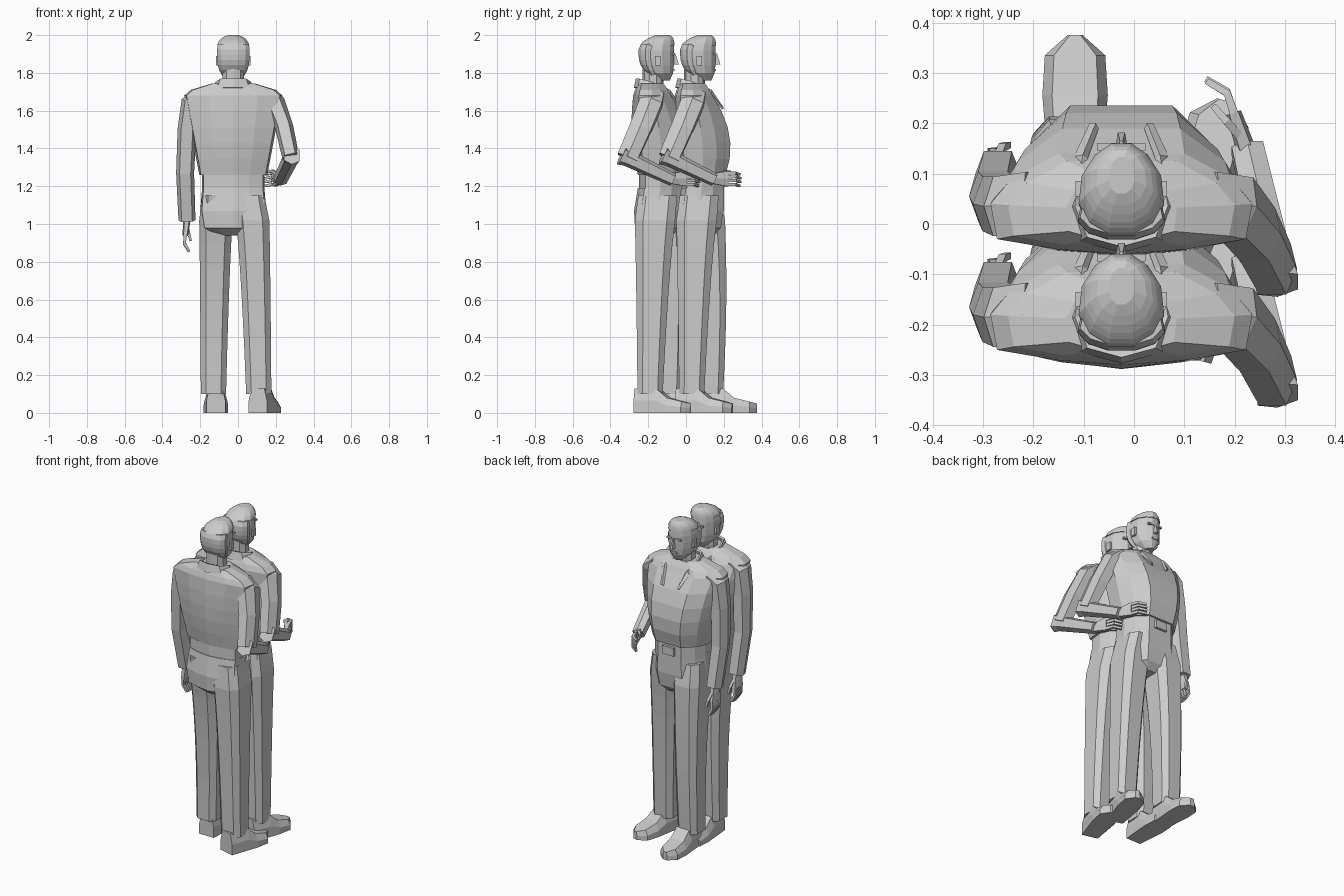
import bpy, bmesh, math
from mathutils import Vector

cube = bpy.data.objects.get("Cube")
if cube:
    bpy.data.objects.remove(cube)

shade = 0.6
grey = bpy.data.materials.new("plain grey")
grey.use_nodes = True
grey.diffuse_color = (shade, shade, shade, 1)
grey.node_tree.nodes["Principled BSDF"].inputs["Base Color"].default_value = grey.diffuse_color

CENTRE = -0.025   # body centre line
GAP = 0.22        # distance between the two figures
parts = []


def finish(name, bm):
    bmesh.ops.recalc_face_normals(bm, faces=bm.faces)
    mesh = bpy.data.meshes.new(name)
    bm.to_mesh(mesh)
    bm.free()
    mesh.materials.append(grey)
    part = bpy.data.objects.new(name, mesh)
    part.location.x = CENTRE
    bpy.context.collection.objects.link(part)
    parts.append(part)
    return part


def skin(name, rings):
    """Join equal rings of points into a closed skin."""
    bm = bmesh.new()
    rows = [[bm.verts.new(point) for point in ring] for ring in rings]
    for lower, upper in zip(rows, rows[1:]):
        for i in range(len(lower)):
            bm.faces.new((lower[i - 1], lower[i], upper[i], upper[i - 1]))
    bm.faces.new(rows[0])
    bm.faces.new(rows[-1])
    return finish(name, bm)


def rounded(count, power):
    """Unit outline: power 1 is round, smaller is boxier."""
    def soften(value):
        return math.copysign(abs(value) ** power, value)
    angles = [math.tau * (i + 0.5) / count for i in range(count)]
    return [(soften(math.cos(a)), soften(math.sin(a))) for a in angles]


def stack(name, outline, levels):
    """Horizontal rings; a level is (height, half width, back, front)."""
    rings = []
    for height, width, back, front in levels:
        middle, depth = (back + front) / 2, (front - back) / 2
        rings.append([(u * width, middle + v * depth, height) for u, v in outline])
    return skin(name, rings)


def limb(name, path, start, end, side, count=6):
    """Tapered tube; start and end are half sizes along and across the side axis."""
    points = [Vector(p) for p in path]
    last = len(points) - 1
    rings = []
    for i, point in enumerate(points):
        along = (points[min(i + 1, last)] - points[max(i - 1, 0)]).normalized()
        axis = Vector(side)
        axis = (axis - along * axis.dot(along)).normalized()
        size = Vector(start).lerp(Vector(end), i / last)
        across = along.cross(axis)
        rings.append([point + axis * size.x * u + across * size.y * v
                      for u, v in rounded(count, 0.7)])
    return skin(name, rings)


def block(name, centre, size):
    bm = bmesh.new()
    bmesh.ops.create_cube(bm, size=1)
    bmesh.ops.scale(bm, vec=size, verts=bm.verts)
    bmesh.ops.translate(bm, vec=centre, verts=bm.verts)
    return finish(name, bm)


# jacket: flat chest, broad shoulders, gently curved back
half = [(0.5, -0.9), (0.95, -0.7), (1, 0), (0.84, 0.5), (0.48, 1)]
chest = [(0, -1)] + half + [(0, 1)] + [(-u, v) for u, v in reversed(half)]
hem, shoulder, steps = 1.26, 1.68, 5
levels = []
for i in range(steps + 1):
    t = i / steps
    levels.append((hem + (shoulder - hem) * t, 0.18 + 0.08 * t,
                   -0.035 - 0.1 * t + 0.075 * t * t,
                   0.21 + 0.15 * t - 0.22 * t * t))
levels += [(1.71, 0.225, -0.05, 0.125), (1.745, 0.11, -0.035, 0.1)]
stack("jacket", chest, levels)

# waist, buckle and hips
stack("waistband", chest, [(z, 0.165, -0.03, 0.2) for z in (1.15, 1.27)])
block("buckle", (0, 0.2, 1.22), (0.08, 0.03, 0.05))
stack("hips", chest, [(0.94, 0.09, 0, 0.15), (0.98, 0.16, -0.05, 0.185),
                      (1.07, 0.175, -0.055, 0.2), (1.19, 0.165, -0.035, 0.2)])


def trouser_leg(name, hip, ankle, knee, steps=8):
    """Tapers quickly over the thigh and slowly over the shin."""
    rings = []
    for i in range(steps + 1):
        t = i / steps
        ease = math.sqrt(t)
        x, y = Vector(hip).lerp(Vector(ankle), ease)
        y += knee * math.sin(math.pi * t)
        fit = min(1, 0.8 + 2 * t)
        width, depth = fit * (0.105 - 0.035 * ease), fit * (0.135 - 0.065 * ease)
        rings.append([(x + u * width, y + v * depth, 1.15 - 1.05 * t)
                      for u, v in rounded(8, 0.6)])
    skin(name, rings)


def shoe(name, heel, turn):
    """Low wedge shoe from heel to toe, turned outward."""
    rings = []
    for reach, width, height in [(0, 0.05, 0.13), (0.12, 0.06, 0.13), (0.18, 0.065, 0.08),
                                 (0.26, 0.06, 0.06), (0.3, 0.015, 0.05)]:
        right = [(width, 0), (width, height / 2), (width * 0.7, height)]
        outline = right + [(-a, z) for a, z in reversed(right)]
        rings.append([(heel[0] + a * math.cos(turn) + reach * math.sin(turn),
                       heel[1] + reach * math.cos(turn) - a * math.sin(turn), z)
                      for a, z in outline])
    skin(name, rings)


# legs and shoes, the right foot stepping ahead
trouser_leg("left_leg", (0.085, 0.07), (0.135, 0.03), 0)
trouser_leg("right_leg", (-0.085, 0.075), (-0.105, 0.13), 0.015)
shoe("left_shoe", (0.13, -0.045), 0.25)
shoe("right_shoe", (-0.092, 0.075), 0)

# left sleeve bent back at the elbow, right sleeve hanging
front = (0, 1, 0)
elbow = (0.305, -0.09, 1.35)
limb("left_upper_sleeve", [(0.17, 0.04, 1.67), (0.225, 0.035, 1.64), (0.27, -0.02, 1.51), elbow],
     (0.07, 0.055), (0.06, 0.045), front)
limb("left_forearm_sleeve", [(0.31, -0.12, 1.365), elbow, (0.25, 0.15, 1.235)],
     (0.045, 0.055), (0.035, 0.035), (1, 0, 0))
limb("right_sleeve", [(-0.17, 0.04, 1.67), (-0.225, 0.035, 1.64), (-0.245, 0.04, 1.5),
                      (-0.255, 0.055, 1.27), (-0.245, 0.1, 1.02)],
     (0.07, 0.055), (0.05, 0.045), front)


def hand(side, wrist, aim, curl, spread):
    """Palm, four fingers curling inward and a thumb."""
    wrist, aim, curl, spread = map(Vector, (wrist, aim, curl, spread))
    knuckles = wrist + aim * 0.09
    thick, thin = (0.011, 0.011), (0.008, 0.008)
    limb(side + "_palm", [wrist, (wrist + knuckles) / 2, knuckles],
         (0.03, 0.02), (0.045, 0.015), spread)
    for i in range(4):
        offset = i - 1.5
        root = knuckles + spread * offset * 0.02
        joint = root + aim * (0.05 - 0.005 * abs(offset))
        limb(f"{side}_finger_{i + 1}", [root - aim * 0.01, joint, joint + curl * 0.04],
             thick, thin, spread, 4)
    base = wrist + aim * 0.03 + spread * 0.02
    joint = base + (aim + spread + curl) * 0.025
    limb(side + "_thumb", [base, joint, joint + (aim + curl) * 0.02], thick, thin, spread, 4)


hand("left", (0.25, 0.14, 1.24), (-0.3, 0.9, 0), (-1, 0.6, -0.2), (0, 0, 1))
hand("right", (-0.245, 0.1, 1.03), (-0.1, 0.1, -1), (0.6, 0.1, -1), front)


def skull(name, low, high, grow=0, limit=1, steps=6):
    """Egg-shaped slice of the head between two fractions of its height."""
    levels = []
    for i in range(steps + 1):
        t = low + (high - low) * i / steps
        offset = t - 0.62
        span = 0.39 if offset > 0 else 0.65
        r = math.sqrt(1 - abs(offset / span) ** 2.7)
        levels.append((1.76 + 0.236 * t + grow, 0.087 * r + grow,
                       0.07 - 0.1 * r * r - grow, min(limit, 0.07 + 0.09 * r ** 0.3 + grow)))
    egg = [(u * (1 - 0.25 * max(v, 0)), v) for u, v in rounded(12, 0.9)]
    stack(name, egg, levels)


# neck, head and hair
stack("neck", rounded(10, 0.9), [(z, 0.06, -0.01, 0.1) for z in (1.68, 1.82)])
skull("head", 0, 1)
skull("hair", 0.77, 1, 0.004)
skull("back_hair", 0.1, 0.8, 0.003, 0.075)

# face
wedge = [(-1, -1), (1, -1), (0.5, 1), (-0.5, 1)]
stack("nose", wedge, [(1.845, 0.014, 0.14, 0.182), (1.9, 0.006, 0.14, 0.165)])
block("mouth", (0, 0.152, 1.815), (0.04, 0.014, 0.012))
for side, name in ((1, "left"), (-1, "right")):
    block(name + "_ear", (side * 0.084, 0.07, 1.865), (0.014, 0.03, 0.05))
    block(name + "_eyebrow", (side * 0.03, 0.153, 1.9), (0.036, 0.015, 0.01))

# collar falling into long lapels, mirrored
edge = [(0, -0.05), (0.08, -0.03), (0.108, 0.03), (0.09, 0.13), (0.06, 0.195)]
bm = bmesh.new()
for side in (1, -1):
    rows = []
    for i, (x, y) in enumerate(edge):
        t = i / (len(edge) - 1)
        z = 1.72 - 0.11 * t ** 4
        rows.append((bm.verts.new((side * x, y, z)),
                     bm.verts.new((side * x * 0.8, y + 0.012 * (1 - t), z + 0.05 * (1 - t * t)))))
    for (a, b), (c, d) in zip(rows, rows[1:]):
        bm.faces.new((a, c, d, b))
bmesh.ops.remove_doubles(bm, verts=bm.verts, dist=0.001)
thickness = finish("collar", bm).modifiers.new("thickness", "SOLIDIFY")
thickness.thickness = 0.014
thickness.offset = 0

# second identical figure close behind
for part in list(parts):
    twin = part.copy()
    twin.name = "rear_" + part.name
    twin.location.y -= GAP
    bpy.context.collection.objects.link(twin)
